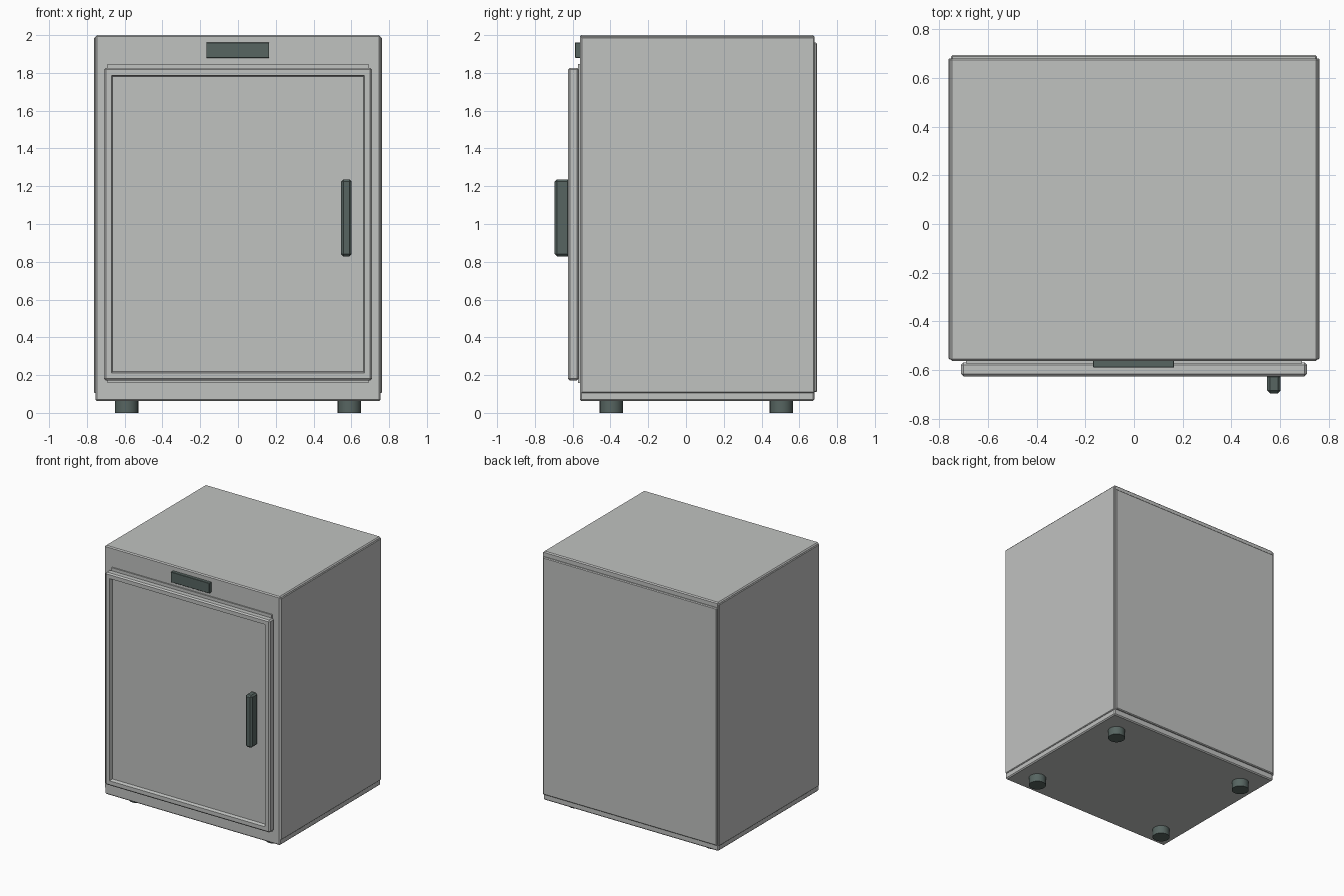
import bpy, bmesh
from mathutils import Vector

if "Cube" in bpy.data.objects:
    bpy.data.objects.remove(bpy.data.objects["Cube"])


def material(name, rgb):
    m = bpy.data.materials.new(name)
    m.diffuse_color = (*rgb, 1.0)
    m.use_nodes = True
    m.node_tree.nodes["Principled BSDF"].inputs["Base Color"].default_value = m.diffuse_color
    return m


LIGHT = material("light grey enamel", (0.53, 0.54, 0.53))
DARK = material("dark grey green plastic", (0.095, 0.13, 0.12))


def finish(name, bm, mat):
    mesh = bpy.data.meshes.new(name)
    bm.to_mesh(mesh)
    bm.free()
    mesh.materials.append(mat)
    ob = bpy.data.objects.new(name, mesh)
    bpy.context.collection.objects.link(ob)
    return ob


def box_mesh(lo, hi, bevel=0.0):
    """Box between two corners with optional chamfered edges."""
    lo, hi = Vector(lo), Vector(hi)
    bm = bmesh.new()
    bmesh.ops.create_cube(bm, size=1)
    for v in bm.verts:
        v.co = (lo + hi) / 2 + v.co * (hi - lo)
    if bevel:
        bmesh.ops.bevel(bm, geom=bm.edges[:], offset=bevel, segments=1,
                        profile=0.5, affect='EDGES')
    return bm


def box(name, lo, hi, mat, bevel=0.0):
    return finish(name, box_mesh(lo, hi, bevel), mat)


# Cabinet: core, raised side panels and raised back panel
box("cabinet", (-0.755, -0.562, 0.063), (0.755, 0.68, 2.0), LIGHT, 0.008)
for side, x in (("left", -0.745), ("right", 0.745)):
    outer = 0.762 if x > 0 else -0.762
    box(side + "_side_panel", (min(x, outer), -0.555, 0.105),
        (max(x, outer), 0.68, 1.99), LIGHT, 0.005)
box("back_panel", (-0.75, 0.66, 0.11), (0.75, 0.694, 1.96), LIGHT, 0.006)

# Thin seal plate behind the door
box("door_seal", (-0.69, -0.572, 0.158), (0.69, -0.56, 1.848), LIGHT)

# Door: chamfered slab with a sloped recess pressed into the front
bm = box_mesh((-0.71, -0.625, 0.172), (0.71, -0.568, 1.827), 0.01)
bm.faces.ensure_lookup_table()
front = min(bm.faces, key=lambda f: f.calc_center_median().y)
bmesh.ops.inset_region(bm, faces=[front], thickness=0.042)
bmesh.ops.inset_region(bm, faces=[front], thickness=0.01, depth=-0.025)
finish("door", bm, LIGHT)

# Handle and display
box("handle", (0.546, -0.695, 0.828), (0.602, -0.615, 1.236), DARK, 0.012)
box("display", (-0.168, -0.588, 1.88), (0.165, -0.56, 1.96), DARK, 0.002)

# Four round feet
for x in (-0.59, 0.59):
    for y in (-0.395, 0.505):
        bpy.ops.mesh.primitive_cylinder_add(vertices=24, radius=0.062,
                                            depth=0.068, location=(x, y, 0.034))
        foot = bpy.context.object
        foot.name = "foot"
        foot.data.materials.append(DARK)
        bpy.ops.object.shade_smooth_by_angle()
